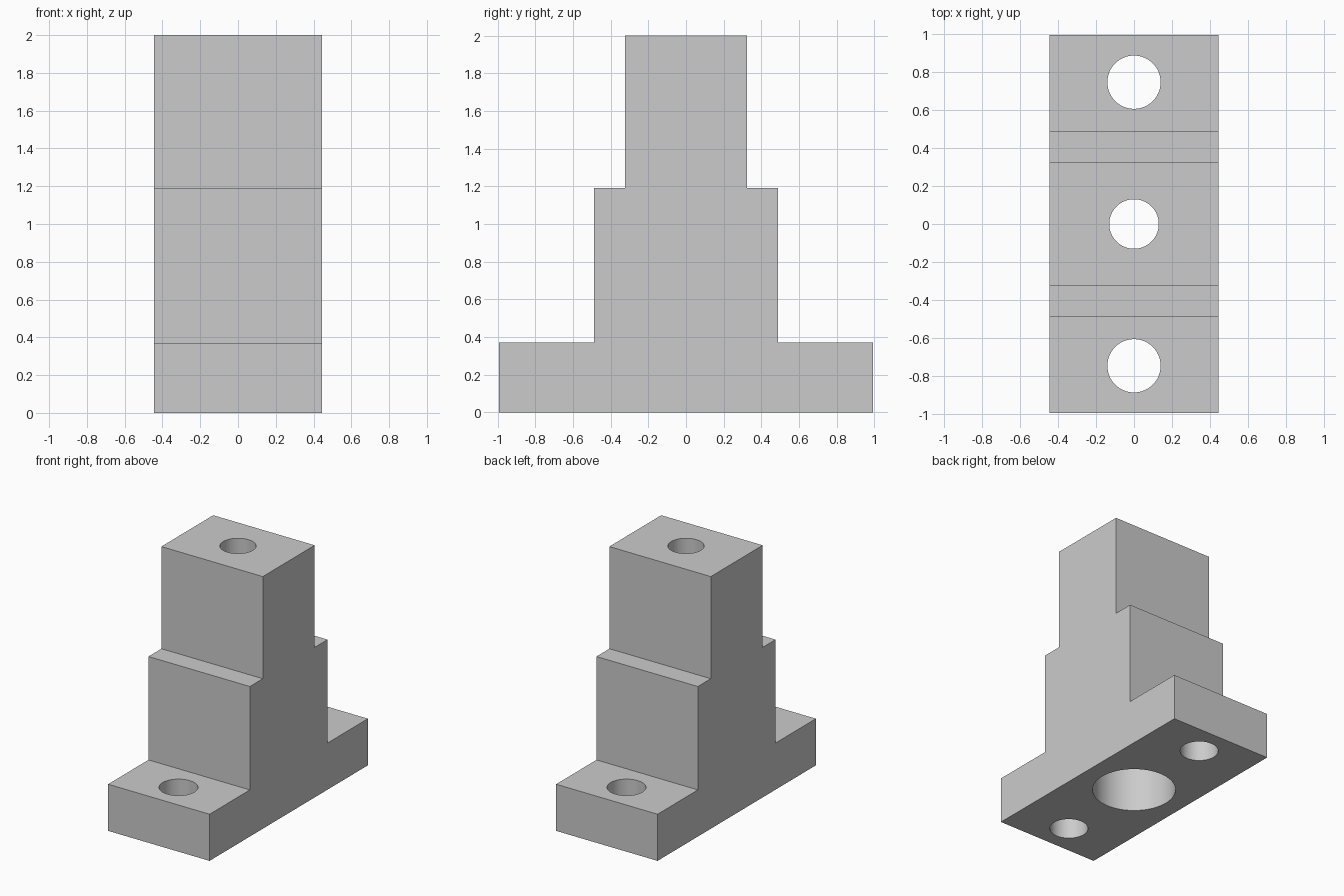
import bpy
import bmesh
from math import radians

cube = bpy.data.objects.get("Cube")
if cube:
    bpy.data.objects.remove(cube, do_unlink=True)

HALF_WIDTH = 0.445
# (half depth, bottom, top) of each step
STEPS = [(0.992, 0.0, 0.37), (0.487, 0.37, 1.19), (0.325, 1.19, 2.0)]

grey = bpy.data.materials.new("plain grey")
grey.use_nodes = True
colour = (0.6, 0.6, 0.6, 1)
grey.diffuse_color = colour
grey.node_tree.nodes["Principled BSDF"].inputs["Base Color"].default_value = colour


def make_object(name, bm):
    bmesh.ops.recalc_face_normals(bm, faces=bm.faces)
    mesh = bpy.data.meshes.new(name)
    bm.to_mesh(mesh)
    bm.free()
    mesh.materials.append(grey)
    obj = bpy.data.objects.new(name, mesh)
    bpy.context.collection.objects.link(obj)
    return obj


def stepped_block(name):
    # Half outline climbs the steps, then is mirrored and extruded across x
    half = [(d, z) for d, low, high in STEPS for z in (low, high)]
    outline = half + [(-y, z) for y, z in reversed(half)]
    bm = bmesh.new()
    face = bm.faces.new([bm.verts.new((-HALF_WIDTH, y, z)) for y, z in outline])
    result = bmesh.ops.extrude_face_region(bm, geom=[face])
    moved = [v for v in result["geom"] if isinstance(v, bmesh.types.BMVert)]
    bmesh.ops.translate(bm, verts=moved, vec=(2 * HALF_WIDTH, 0, 0))
    return make_object(name, bm)


def drill(body, name, y, radius, low, high):
    bm = bmesh.new()
    bmesh.ops.create_cone(bm, cap_ends=True, segments=64, radius1=radius,
                          radius2=radius, depth=high - low)
    bmesh.ops.translate(bm, verts=bm.verts, vec=(0, y, (low + high) / 2))
    cutter = make_object(name, bm)
    cutter.hide_render = True
    mod = body.modifiers.new(name, "BOOLEAN")
    mod.operation = "DIFFERENCE"
    mod.solver = "EXACT"
    mod.object = cutter
    bpy.context.view_layer.objects.active = body
    bpy.ops.object.modifier_apply(modifier=mod.name)
    bpy.data.objects.remove(cutter, do_unlink=True)


body = stepped_block("stepped_block")

# Bolt holes in both feet
for side in (-1, 1):
    drill(body, "bolt_hole", side * 0.745, 0.14, -0.1, 0.5)

# Wide bore from below, narrow hole through the top
drill(body, "wide_bore", 0, 0.305, -0.1, 1.0)
drill(body, "top_hole", 0, 0.13, 0.9, 2.1)

# Smooth hole walls, crisp edges elsewhere
bpy.ops.object.select_all(action="DESELECT")
body.select_set(True)
bpy.context.view_layer.objects.active = body
bpy.ops.object.shade_smooth_by_angle(angle=radians(30))
